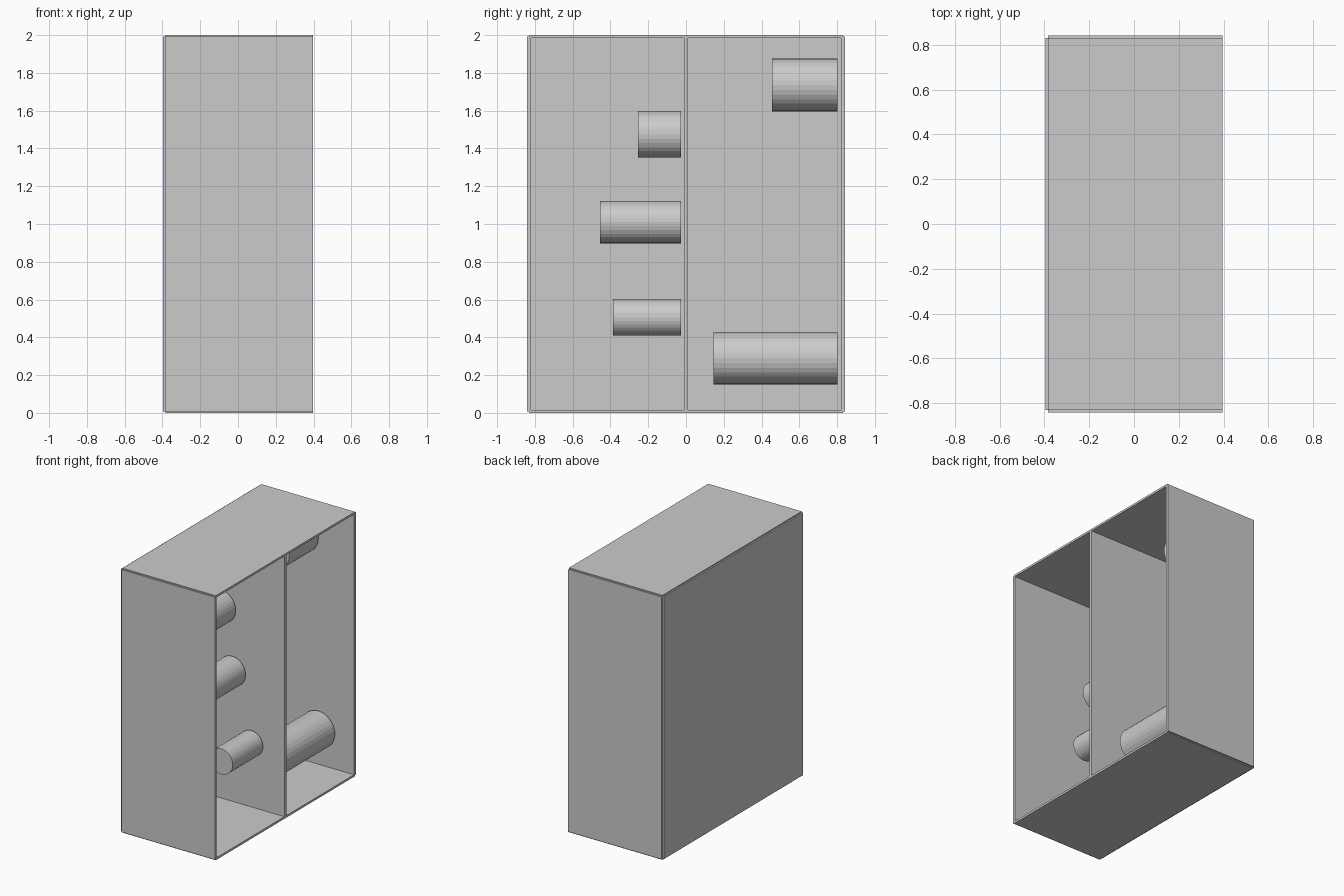
import bpy
from math import radians

cube = bpy.data.objects.get("Cube")
if cube:
    bpy.data.objects.remove(cube, do_unlink=True)

# Single plain grey
grey = bpy.data.materials.new("light_grey")
grey.use_nodes = True
colour = (0.6, 0.6, 0.6, 1)
grey.diffuse_color = colour
grey.node_tree.nodes["Principled BSDF"].inputs["Base Color"].default_value = colour


def panel(name, low, high):
    """Flat board between two opposite corners."""
    centre = [(a + b) / 2 for a, b in zip(low, high)]
    bpy.ops.mesh.primitive_cube_add(size=1, location=centre)
    board = bpy.context.object
    board.name = name
    board.scale = [b - a for a, b in zip(low, high)]
    bpy.ops.object.transform_apply(location=False, rotation=False, scale=True)
    board.data.materials.append(grey)


def roll(name, x, z, radius, y_start, y_end):
    """Faceted cylinder lying along y."""
    bpy.ops.mesh.primitive_cylinder_add(
        vertices=32, radius=radius, depth=y_end - y_start,
        location=(x, (y_start + y_end) / 2, z), rotation=(radians(90), 0, 0))
    bpy.context.object.name = name
    bpy.context.object.data.materials.append(grey)


# Cabinet size and board half-thicknesses; boards meet in notched corners
HX, HY, TOP = 0.396, 0.842, 2.0
T, TZ = 0.011, 0.008
BACK_X, SIDE_Y = -HX + T, HY - T

# Shell, open toward +x
panel("rear_panel", (-HX, -SIDE_Y, TZ), (BACK_X + T, SIDE_Y, TOP - TZ))
for name, y in (("front_wall", -SIDE_Y), ("back_wall", SIDE_Y), ("divider", 0)):
    panel(name, (BACK_X, y - T, TZ), (HX, y + T, TOP - TZ))
for name, z in (("floor", TZ), ("roof", TOP - TZ)):
    panel(name, (BACK_X, -SIDE_Y, z - TZ), (HX, SIDE_Y, z + TZ))

# Rolls in the front compartment, by the divider
NEAR, FAR = -0.026, 0.803
roll("upper_front_roll", -0.125, 1.475, 0.124, -0.255, NEAR)
roll("middle_front_roll", -0.03, 1.01, 0.112, -0.456, NEAR)
roll("lower_front_roll", 0.13, 0.506, 0.097, -0.387, NEAR)

# Rolls in the rear compartment, by the back wall
roll("upper_back_roll", -0.03, 1.736, 0.14, 0.456, FAR)
roll("lower_back_roll", 0.11, 0.29, 0.139, 0.145, FAR)
